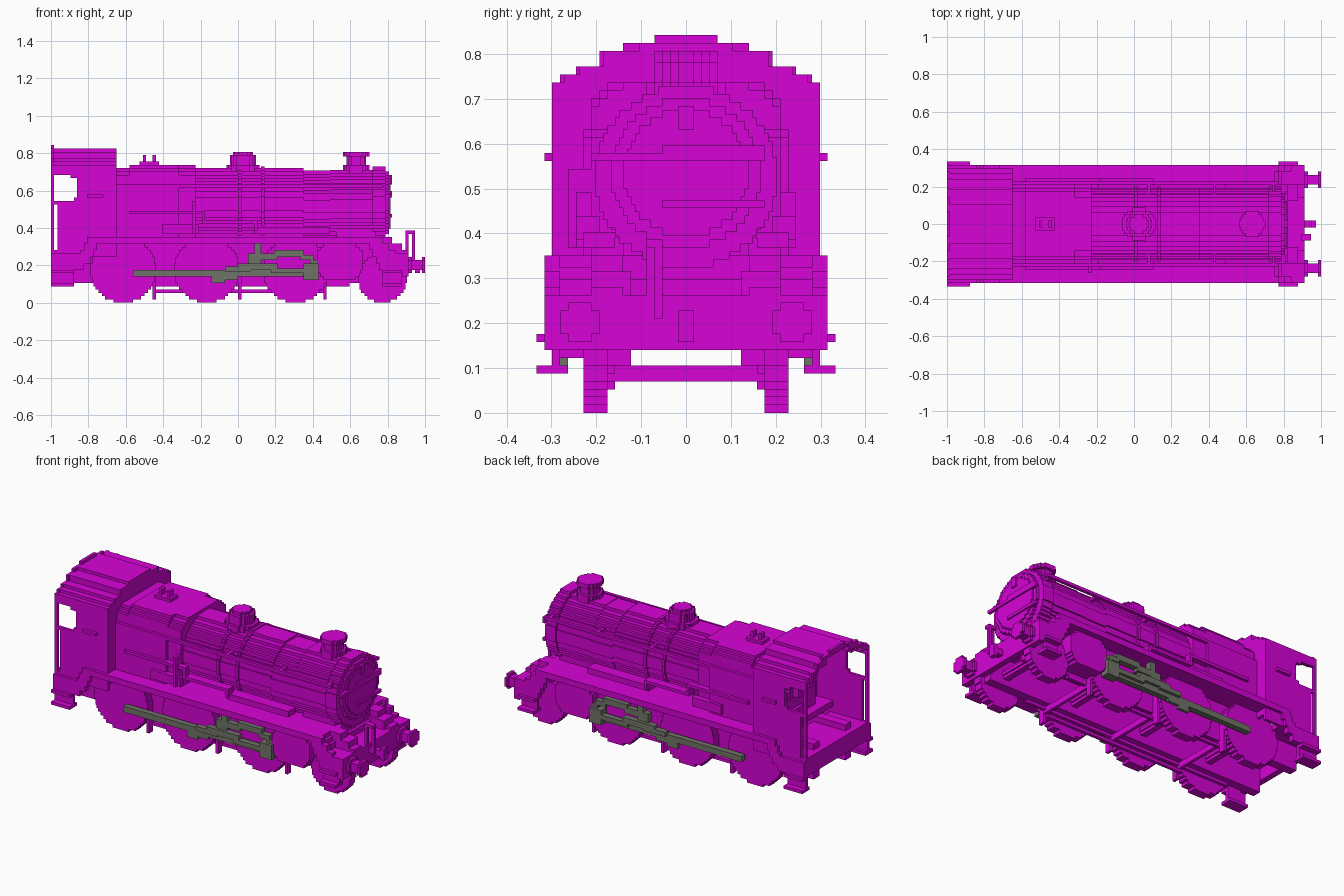
import bpy, bmesh, math
from mathutils import Vector

if "Cube" in bpy.data.objects:
    bpy.data.objects.remove(bpy.data.objects["Cube"], do_unlink=True)

V = 2 / 114          # one block; all sizes below are counted in blocks


def material(name, rgb):
    m = bpy.data.materials.new(name)
    m.use_nodes = True
    m.diffuse_color = (*rgb, 1)
    m.node_tree.nodes["Principled BSDF"].inputs["Base Color"].default_value = (*rgb, 1)
    return m


MAGENTA = material("magenta", (0.68, 0.001, 0.68))
GREY = material("rod grey", (0.16, 0.175, 0.135))


def finish(name, bm, mat):
    bmesh.ops.recalc_face_normals(bm, faces=bm.faces)
    bmesh.ops.scale(bm, vec=(V, V, V), verts=bm.verts)
    me = bpy.data.meshes.new(name)
    bm.to_mesh(me)
    bm.free()
    me.materials.append(mat)
    ob = bpy.data.objects.new(name, me)
    bpy.context.collection.objects.link(ob)
    return ob


def boxes(name, specs, mirror=True, mat=MAGENTA):
    """Boxes (x0, x1, y0, y1, z0, z1), repeated on both sides of y = 0 if mirrored."""
    bm = bmesh.new()
    for x0, x1, y0, y1, z0, z1 in specs:
        for a, b in ([(y0, y1), (-y1, -y0)] if mirror else [(y0, y1)]):
            vs = bmesh.ops.create_cube(bm, size=1)["verts"]
            for v in vs:
                v.co = ((x0 + x1) / 2 + v.co.x * (x1 - x0),
                        (a + b) / 2 + v.co.y * (b - a),
                        (z0 + z1) / 2 + v.co.z * (z1 - z0))
    return finish(name, bm, mat)


def disc(r):
    """Half widths of the rows of a stepped circle."""
    n = int(round(2 * r))
    return [max(1, round(math.sqrt(r * r - (i + 0.5 - n / 2) ** 2) * 2) / 2) for i in range(n)]


def prisms(name, parts, mat=MAGENTA):
    """Stepped outlines (axis, start, end, centre, base, half widths), extruded along an axis."""
    bm = bmesh.new()
    for axis, a0, a1, cu, base, rows in parts:
        side = []
        for i, w in enumerate(rows):
            if not side or side[-1][0] != w:
                side.append((w, base + i))
                side.append((w, base + i + 1))
            else:
                side[-1] = (w, base + i + 1)
        outline = [(cu + w, v) for w, v in side] + [(cu - w, v) for w, v in reversed(side)]

        def place(u, v, a):
            return {"X": (a, u, v), "Y": (u, a, v), "Z": (u, v, a)}[axis]
        f = bm.faces.new([bm.verts.new(place(u, v, a0)) for u, v in outline])
        ext = bmesh.ops.extrude_face_region(bm, geom=[f])["geom"]
        top = [g for g in ext if isinstance(g, bmesh.types.BMVert)]
        bmesh.ops.translate(bm, verts=top, vec=Vector(place(0, 0, a1 - a0)))
    return finish(name, bm, mat)


def barrel(x0, x1, r, c):
    return ("X", x0, x1, 0, c - r, disc(r))


def drum(x, z0, z1, r):
    return ("Z", z0, z1, x, -r, disc(r))


# Boiler, smokebox and firebox
prisms("boiler", [barrel(-24, 20, 11, 30), barrel(20, 28, 11, 29.3)])
prisms("boiler_bands", [barrel(x, x + 1, 11.5, 30) for x in (0, 7)])
prisms("smokebox", [barrel(28, 41, 11, 29.5), barrel(41, 45, 11.5, 30)])
prisms("smokebox_door", [barrel(45, 46, 9.5, 30.5), barrel(46, 46.5, 8, 30.5)])
boxes("door_straps", [(46, 47, -3, 10, 32, 34), (46, 47, -12, -3, 32, 33), (46, 47, -3, 10, 26, 27),
                      (45, 47, -1, 1, 36, 39)], mirror=False)
prisms("firebox", [("X", -37, -33, 0, 19, [13] * 17 + [12] * 3 + [11, 10]),
                   ("X", -33, -18, 0, 19, [13] * 17 + [12] * 4 + [11, 10]),
                   ("X", -18, -13, 0, 19, [12] * 20 + [11, 10, 8])])
boxes("saddle", [(28, 44, -10, 10, 15, 20), (30, 42, -8, 8, 20, 23)], mirror=False)

# Boiler top fittings
prisms("dome", [drum(1.5, 40, 42, 5), drum(1.5, 42, 45, 4), drum(1.5, 45, 46, 3)])
prisms("chimney", [drum(36, 39, 42, 4), drum(36, 42, 44.5, 3), drum(36, 44.5, 46, 4)])
boxes("safety_valves", [(-30, -24, -2, 2, 42, 43), (-29, -28, -1, 1, 43, 45),
                        (-26, -25, -1, 1, 43, 45)], mirror=False)

# Handrails and stepped pipes along the boiler
boxes("handrails", [(-35, 44, 12, 13, 35, 36)]
      + [(x, x + 1, 9, 12, 35, 36) for x in (-22, 4, 24, 42)])
boxes("side_pipes", [(-33, -10, 12, 14, 27, 28), (-11, -10, 12, 14, 25, 27), (-11, 6, 11, 14, 24, 25),
                     (5, 6, 11, 14, 22, 24), (5, 28, 9, 13, 21, 23), (-23, -12, 12, 14, 21, 24)])
boxes("feed_pipe", [(-14, -13, -15, -12, 21, 31)], mirror=False)

# Running board, stepping down to the lower ends
boxes("running_board", [(-44, 43, -18, 18, 18, 20), (-57, -43, -17, 17, 14, 16),
                        (43, 44, -18, 18, 16, 18.5), (44, 45, -18, 18, 15, 17),
                        (45, 52, -18, 18, 13, 15)], mirror=False)
boxes("end_valances", [(-46 - k, -43 - k, 16, 18, 16 - 2 * k, 20 - 2 * k) for k in range(3)]
      + [(-57, -47, 16, 18, 10, 15)]
      + [(39 + k, 44 + 2 * k, 16, 18, 18 - 2 * k, 20 - 2 * k) for k in range(5)])
boxes("beams", [(50, 52, -18, 18, 8, 15), (-57, -55, -17, 17, 10, 16)], mirror=False)
boxes("front_frames", [(43, 47, 8, 12, 14, 20), (47, 50, 8, 12, 14, 18), (50, 52, 8, 12, 14, 16)])

# Cab: sides with window, stepped roof and front wall
boxes("cab_sides", [(-57, -37, 16, 17, 14, 16), (-57, -56, 16, 17, 16, 42), (-55, -37, 16, 17, 16, 30),
                    (-57, -37, 16, 17, 30, 31), (-49, -37, 16, 17, 31, 42), (-57, -49, 16, 17, 39, 42),
                    (-51, -49, 16, 17, 38, 39), (-50, -49, 16, 17, 31, 32),
                    (-46, -41, 17, 18, 32, 33)])
boxes("cab_roof", [(-57, -37, 13, 17, 41, 42), (-57, -37, 13, 15.5, 42, 43), (-57, -37, 10, 13.5, 43, 44),
                   (-57, -37, 6, 10.5, 44, 46), (-57, -37, 0, 6, 46, 47)])
boxes("roof_rim", [(-57, -56, 15, 16, 42, 43), (-57, -56, 13, 14, 43, 44), (-57, -56, 10, 11, 44, 46),
                   (-57, -56, 6, 8, 46, 47), (-57, -56, 0, 4, 47, 48)])
prisms("cab_front_wall", [("X", -38, -37, 0, 16, [17] * 26 + [15.5, 13.5, 10.5, 10.5, 6])])
prisms("backhead", [("X", -41, -38, 0, 16, [11] * 16 + [10, 10, 9, 8, 6])])
boxes("cab_controls", [(-43, -41, -1, 1, 27, 37), (-42, -41, -6, 6, 33, 34), (-42, -41, -3, 3, 19, 23),
                       (-43, -41, 5, 7, 28, 31), (-43, -41, -7, -5, 28, 31)], mirror=False)

# Frames
boxes("frames", [(-55, 50, 7, 10, 6, 18), (-44, 34, 9, 10, 5, 6)])

# Wheels and axles
prisms("wheels", [("Y", s * 10, s * 13, x, 0, disc(r)) for s in (-1, 1)
                  for x, r in ((-35, 10), (-9.5, 10), (17.5, 10), (44, 7.5))])
prisms("axles", [("Y", -10, 10, x, z - 1.5, disc(1.5))
                 for x, z in ((-35, 10), (-9.5, 10), (17.5, 10), (44, 9.5))])

# Brake gear
boxes("brake_hangers", [(x, x + 1, 10, 12, 1, 12) for x in (-26, 0, 26)])
boxes("brake_beams", [(x, x + 1, -10, 10, 4, 6) for x in (-26, 0, 26)], mirror=False)
boxes("brake_rods", [(-26, 26, 9, 10, 3, 4)])

# Cylinders
prisms("cylinders", [("Y", s * 10, s * 16, 31, 7, [5, 6, 6.5, 7, 7, 7, 7, 7, 7, 6, 5]) for s in (-1, 1)])

# Coupling rods, connecting rods and valve gear
boxes("coupling_rods", [(-32, 24, 14, 16, 8, 10)], mat=GREY)
boxes("connecting_rods", [(-8, -4, 15, 16, 6, 7), (-8, 0, 15, 16, 7, 8), (-4, 4, 15, 17, 9.5, 11),
                          (0, 12, 15, 17, 10, 12), (10, 22, 15, 17, 9, 10.5)], mat=GREY)
boxes("valve_gear", [(5, 7, 14, 16, 10, 18), (3, 5, 14, 16, 12, 15), (7, 12, 14, 16, 13, 15),
                     (11, 20, 14, 16, 14, 16), (19, 23, 14, 16, 13, 14.5), (22, 25, 14, 16, 11, 13)], mat=GREY)
boxes("crossheads", [(20, 24.5, 14, 17, 7, 12)], mat=GREY)

# Footsteps at both ends
boxes("footsteps", [(a, b, y0, y1, z0, z1) for a, b in ((-57, -50), (44, 50))
                    for y0, y1, z0, z1 in ((16, 17, 5, 12), (15, 19, 5, 6), (16, 19, 9, 10))])

# Buffers, hook and brake hose at the front
prisms("buffers", [p for s in (-1, 1) for p in
                   (("X", 52, 53, s * 13.5, 9, [1.5, 2.5, 2.5, 2.5, 1.5]),
                    ("X", 53, 56, s * 13.5, 10, [1.5] * 3),
                    ("X", 56, 57, s * 13.5, 9, [1.5, 2.5, 2.5, 2.5, 1.5]))])
boxes("coupling_hook", [(52, 55, -1, 1, 10, 12), (54, 55.5, -1, 1, 9, 13)], mirror=False)
boxes("brake_hose", [(51, 52, -5, -4, 14, 22), (51, 54, -5, -3, 21, 22),
                     (53, 54, -4, -3, 13, 21), (52, 54, -4, -3, 12, 14)], mirror=False)
